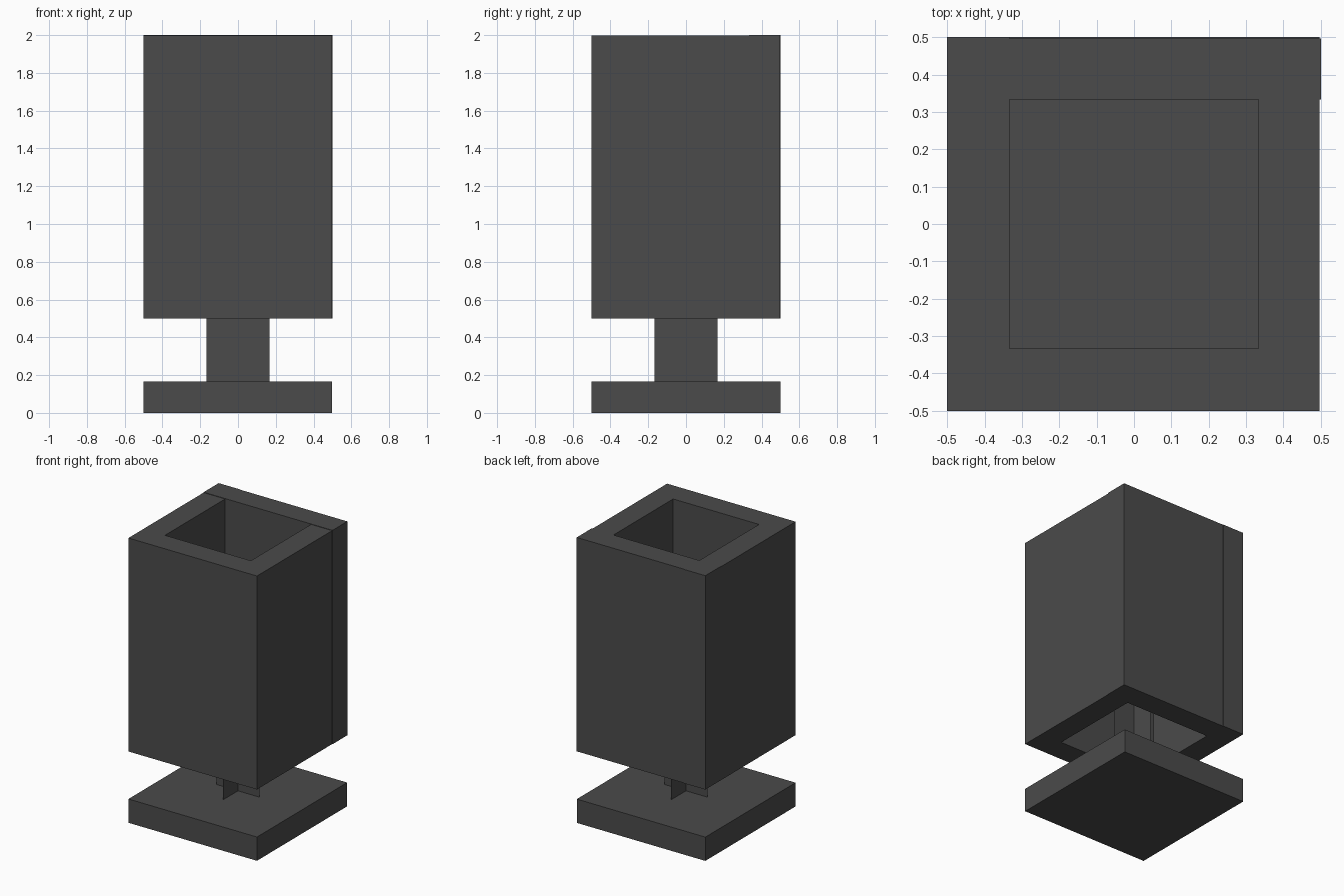
import bpy
import bmesh
import math

cube = bpy.data.objects.get("Cube")
if cube:
    bpy.data.objects.remove(cube, do_unlink=True)

# Single dark grey material
grey = bpy.data.materials.new("dark grey")
grey.use_nodes = True
colour = (0.07, 0.07, 0.07, 1.0)
grey.diffuse_color = colour
bsdf = next(n for n in grey.node_tree.nodes if n.type == 'BSDF_PRINCIPLED')
bsdf.inputs["Base Color"].default_value = colour

U = 1 / 6   # module: wall thickness and base height
E = 0.003   # slight step where wall slabs meet


def add_object(name, bm):
    mesh = bpy.data.meshes.new(name)
    bm.to_mesh(mesh)
    bm.free()
    mesh.materials.append(grey)
    obj = bpy.data.objects.new(name, mesh)
    bpy.context.collection.objects.link(obj)
    return obj


def box(name, lo, hi):
    bm = bmesh.new()
    bmesh.ops.create_cube(bm, size=1)
    for v in bm.verts:
        v.co = [(a + b) / 2 + c * (b - a) for a, b, c in zip(lo, hi, v.co)]
    return add_object(name, bm)


def upright_sheet(name, half_width, z0, z1, angle):
    bm = bmesh.new()
    c, s = math.cos(angle) * half_width, math.sin(angle) * half_width
    corners = [(-c, -s, z0), (c, s, z0), (c, s, z1), (-c, -s, z1)]
    bm.faces.new([bm.verts.new(p) for p in corners])
    return add_object(name, bm)


# Square base slab
box("base", (-3 * U, -3 * U, 0), (3 * U - E, 3 * U, U))

# Stem of two crossed thin sheets, running up inside the open tube
upright_sheet("stem_sheet_across", U, U, 7 * U, 0)
upright_sheet("stem_sheet_deep", U, U, 7 * U, math.pi / 2)

# Square tube, open at both ends, from four wall slabs
z0, z1 = 3 * U, 12 * U
box("back_wall", (-2 * U, 2 * U, z0), (3 * U, 3 * U - E, z1))
box("back_corner", (-3 * U, 2 * U, z0), (-2 * U, 3 * U, z1))
box("front_wall", (-2 * U, -3 * U, z0), (2 * U, -2 * U, z1 - E))
box("right_wall", (-3 * U, -3 * U, z0), (-2 * U, 2 * U, z1 - E))
box("left_wall", (2 * U, -3 * U, z0), (3 * U - E, 2 * U, z1 - E))
